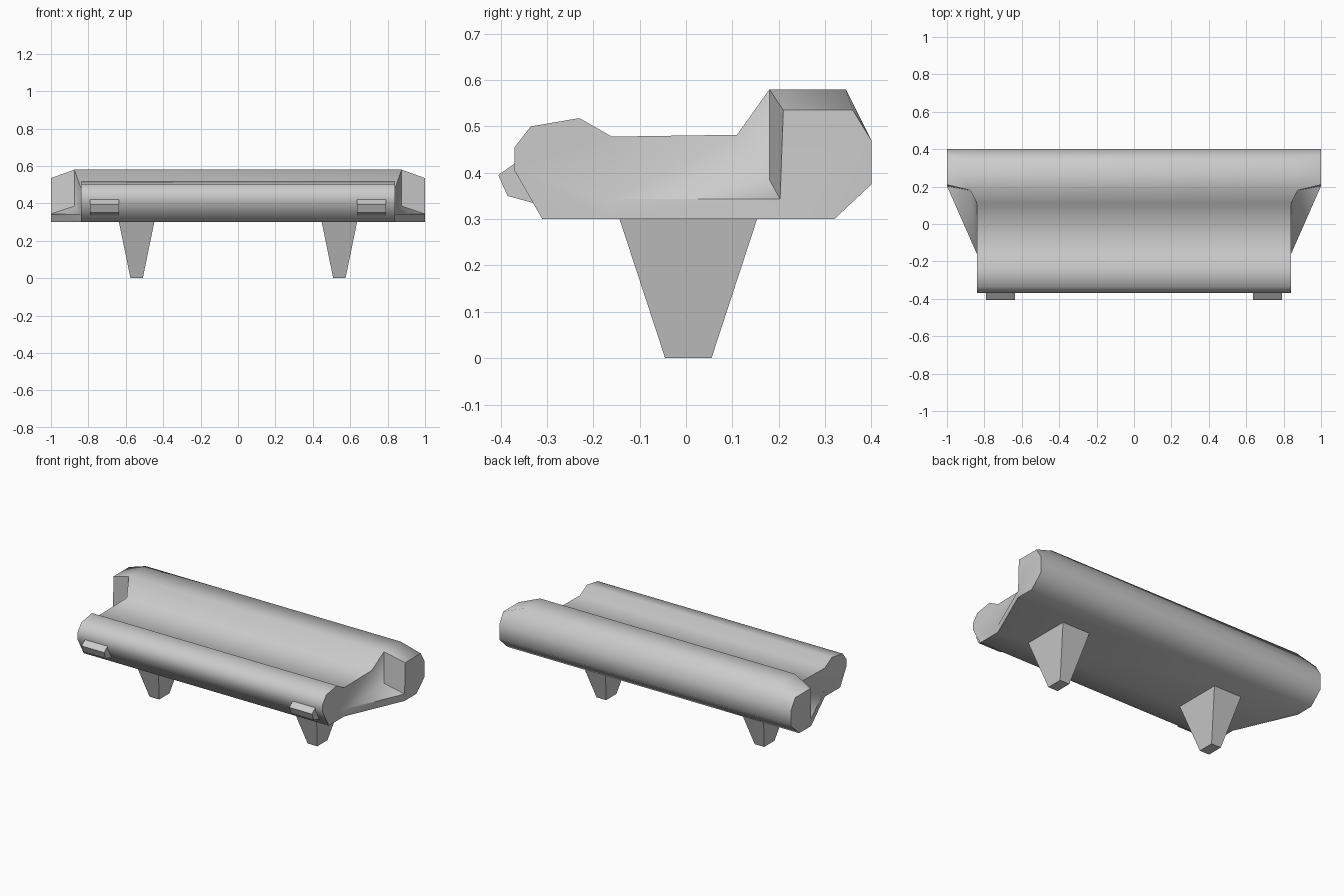
import bpy, bmesh, math

if "Cube" in bpy.data.objects:
    bpy.data.objects.remove(bpy.data.objects["Cube"], do_unlink=True)

grey = bpy.data.materials.new("light_grey")
grey.use_nodes = True
grey.diffuse_color = (0.6, 0.6, 0.6, 1)
grey.node_tree.nodes["Principled BSDF"].inputs["Base Color"].default_value = (0.6, 0.6, 0.6, 1)


def finish(name, bm, smooth=None):
    bmesh.ops.recalc_face_normals(bm, faces=bm.faces)
    mesh = bpy.data.meshes.new(name)
    bm.to_mesh(mesh)
    bm.free()
    mesh.materials.append(grey)
    obj = bpy.data.objects.new(name, mesh)
    bpy.context.collection.objects.link(obj)
    if smooth:
        bpy.ops.object.select_all(action='DESELECT')
        obj.select_set(True)
        bpy.context.view_layer.objects.active = obj
        bpy.ops.object.shade_smooth_by_angle(angle=math.radians(smooth))
    return obj


def loft(name, ring_a, ring_b):
    """Closed solid between two rings with the same point count."""
    bm = bmesh.new()
    a = [bm.verts.new(p) for p in ring_a]
    b = [bm.verts.new(p) for p in ring_b]
    bm.faces.new(a)
    bm.faces.new(b)
    for i in range(len(a)):
        j = (i + 1) % len(a)
        bm.faces.new((a[i], a[j], b[j], b[i]))
    return finish(name, bm)


# Body: one long profile, wider at the back, with angled end caps
W, S, E = 0.84, 0.875, 1.0
profile = [(W, -0.31, 0.30), (W, -0.37, 0.405), (W, -0.37, 0.455),
           (W, -0.335, 0.50), (W, -0.23, 0.518), (W, -0.16, 0.478),
           (W, 0.11, 0.482), (S, 0.18, 0.58), (S, 0.345, 0.58),
           (E, 0.40, 0.47), (E, 0.40, 0.375), (E, 0.32, 0.30)]
# Cap points: wedge front, wedge inner, wedge outer, shoulder front and back, wedge underside
cap = {"a": (W, -0.16, 0.343), "b": (S, 0.18, 0.385), "c": (E, 0.203, 0.343),
       "d": (E, 0.21, 0.535), "e": (E, 0.36, 0.535),
       "f": (W, -0.16, 0.30), "g": (E, 0.203, 0.30)}
cap_faces = [[0, 1, 2, 3, 4, 5, 6, "a", "f"], ["a", 6, 7, "b"], ["b", 7, "d", "c"],
             [7, 8, "e", "d"], [8, 9, "e"], ["d", "e", 9, 10, 11, "g", "c"],
             ["a", "b", "c"], ["f", "a", "c", "g"]]
bm = bmesh.new()
sides = []
for s in (1, -1):
    points = {**dict(enumerate(profile)), **cap}
    v = {k: bm.verts.new((s * x, y, z)) for k, (x, y, z) in points.items()}
    for keys in cap_faces:
        bm.faces.new([v[k] for k in keys])
    sides.append(v)
left, right = sides
for i in range(len(profile) - 1):
    bm.faces.new((left[i], left[i + 1], right[i + 1], right[i]))
under = [11, "g", "f", 0]
bm.faces.new([left[k] for k in under] + [right[k] for k in reversed(under)])
finish("bar_body", bm, 64.5)


def rectangle(x, y, hx, hy, z):
    return [(x + i * hx, y + j * hy, z) for i, j in ((-1, -1), (1, -1), (1, 1), (-1, 1))]


# Tapered feet and front lamps on both sides
lamp = [(-0.405, 0.395), (-0.385, 0.35), (-0.33, 0.335), (-0.33, 0.42), (-0.37, 0.42)]
for side, s in (("left", 1), ("right", -1)):
    loft(side + "_foot", rectangle(s * 0.542, 0.005, 0.033, 0.05, 0),
         rectangle(s * 0.542, 0.005, 0.095, 0.149, 0.302))
    loft(side + "_front_lamp", [(s * 0.635, y, z) for y, z in lamp],
         [(s * 0.79, y, z) for y, z in lamp])
